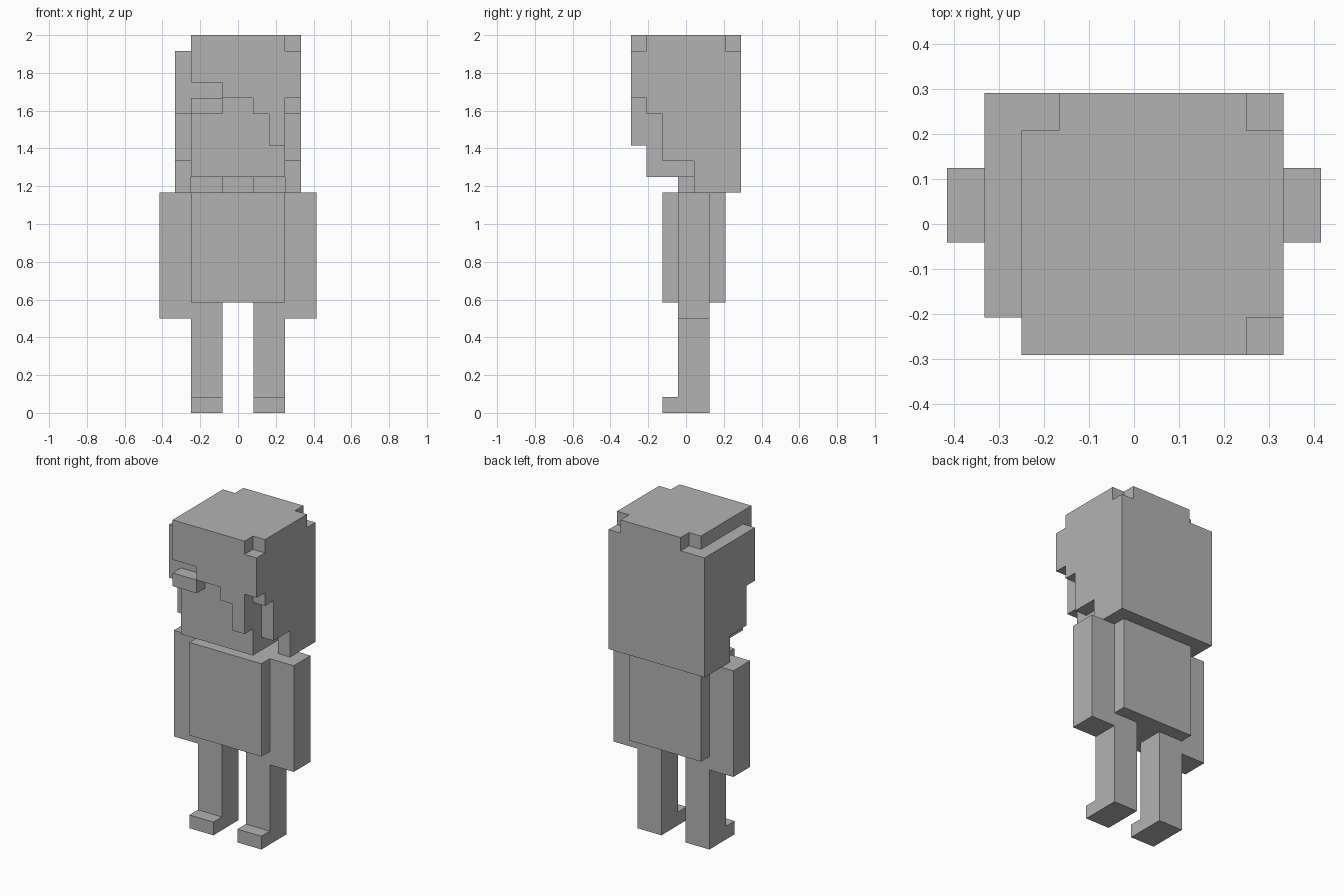
import bpy
import bmesh
from mathutils import Vector

U = 1 / 12  # one block

cube = bpy.data.objects.get("Cube")
if cube:
    bpy.data.objects.remove(cube, do_unlink=True)

grey = bpy.data.materials.new("plain_grey")
grey.use_nodes = True
colour = (0.45, 0.45, 0.45, 1)
grey.diffuse_color = colour
grey.node_tree.nodes["Principled BSDF"].inputs["Base Color"].default_value = colour


def prism(name, axis, outline, start, end):
    """Extrude an outline, given in blocks, along the x or y axis."""
    def place(a, b, depth):
        return Vector((depth, a, b) if axis == "x" else (a, depth, b)) * U

    bm = bmesh.new()
    face = bm.faces.new([bm.verts.new(place(a, b, start)) for a, b in outline])
    grown = bmesh.ops.extrude_face_region(bm, geom=[face], use_keep_orig=True)
    moved = [v for v in grown["geom"] if isinstance(v, bmesh.types.BMVert)]
    bmesh.ops.translate(bm, verts=moved, vec=place(0, 0, end - start))
    bmesh.ops.recalc_face_normals(bm, faces=bm.faces)
    mesh = bpy.data.meshes.new(name)
    bm.to_mesh(mesh)
    bm.free()
    mesh.materials.append(grey)
    obj = bpy.data.objects.new(name, mesh)
    bpy.context.collection.objects.link(obj)
    return obj


def box(name, x, y, z):
    corners = [(x[0], z[0]), (x[1], z[0]), (x[1], z[1]), (x[0], z[1])]
    return prism(name, "y", corners, *y)


# Limbs, one of each per side
foot_and_leg = [(-1.5, 0), (1.5, 0), (1.5, 7), (-0.5, 7), (-0.5, 1), (-1.5, 1)]
for side, s in (("left", 1), ("right", -1)):
    prism(side + "_leg", "x", foot_and_leg, *sorted((s, 3 * s)))
    box(side + "_arm", sorted((3 * s, 5 * s)), (-0.5, 1.5), (6, 14))

# Body and head
box("torso", (-3, 3), (-1.5, 2.5), (7, 14))
box("neck", (-1, 1), (-0.5, 1.5), (14, 15))
box("head", (-3, 3), (-2.5, 2.5), (15, 23))

# Hair: a shell of stepped slabs around the head
box("crown_hair", (-3, 3), (-2.5, 2.5), (23, 24))
steps = [(-2.5, 19), (-1.5, 19), (-1.5, 16), (0.5, 16), (0.5, 14), (3.5, 14), (3.5, 23)]
prism("right_side_hair", "x", steps + [(-2.5, 23)], -4, -3)
prism("left_side_hair", "x",
      [(-3.5, 20), (-2.5, 20)] + steps
      + [(2.5, 23), (2.5, 24), (-2.5, 24), (-2.5, 23), (-3.5, 23)], 3, 4)
prism("back_hair", "y",
      [(-3, 14), (3, 14), (3, 24), (-2, 24), (-2, 23), (-3, 23)], 2.5, 3.5)
prism("fringe", "y",
      [(-3, 24), (-3, 21), (-1, 21), (-1, 20), (1, 20), (1, 19),
       (2, 19), (2, 17), (3, 17), (3, 24)], -3.5, -2.5)
box("loose_lock", (-3, -1), (-3.5, -2.5), (19, 20))
